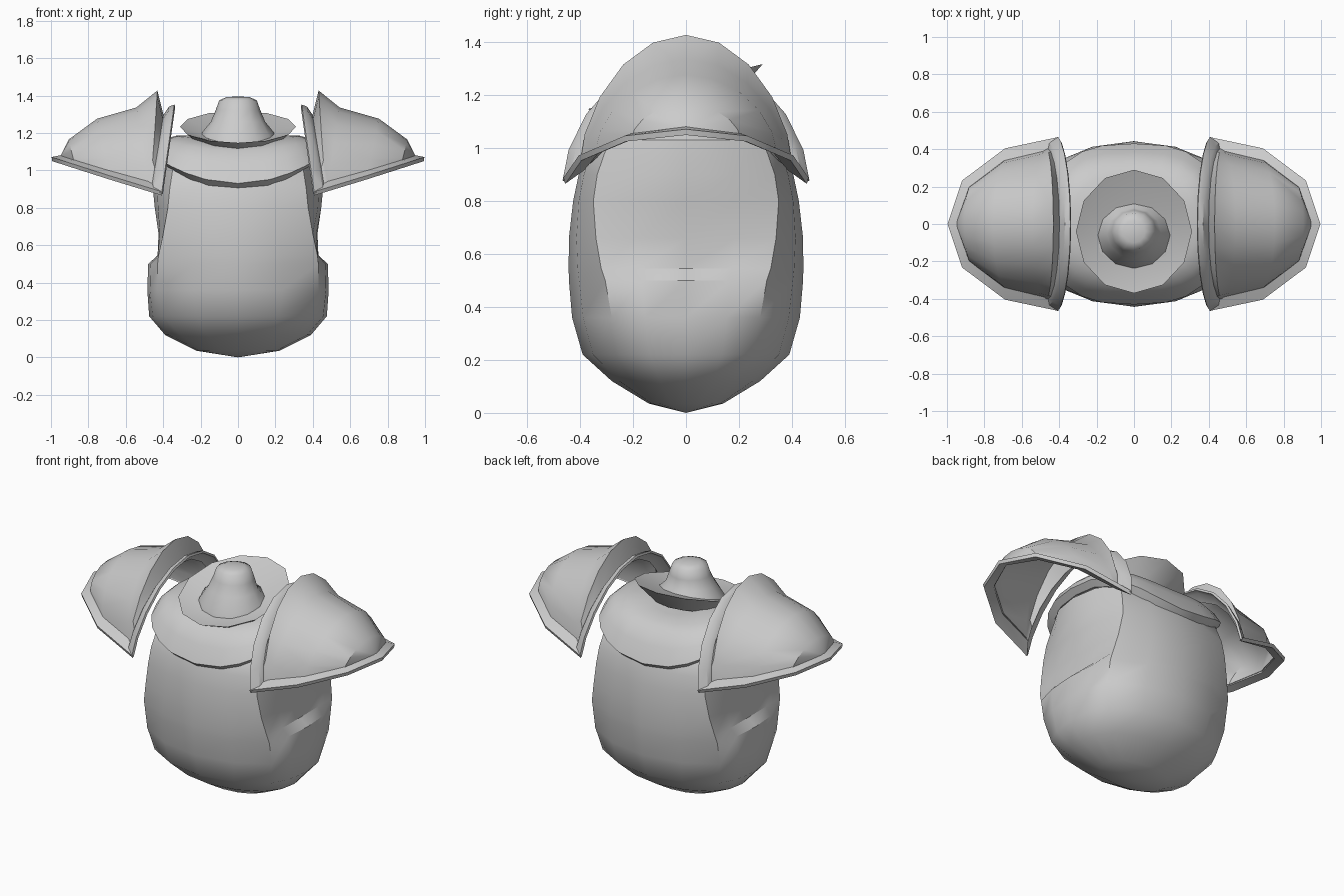
import bpy, bmesh
from math import sin, cos, pi, copysign

if "Cube" in bpy.data.objects:
    bpy.data.objects.remove(bpy.data.objects["Cube"])


def smooth(ob, angle):
    bpy.ops.object.select_all(action='DESELECT')
    ob.select_set(True)
    bpy.context.view_layer.objects.active = ob
    bpy.ops.object.shade_smooth_by_angle(angle=angle * pi / 180)


def loft(name, rows, closed=True, cap=True, angle=35, thick=0, mirror=False):
    """Skin rows of points; a one-point row makes a pole."""
    bm = bmesh.new()
    vs = [[bm.verts.new(p) for p in r] for r in rows]
    for a, b in zip(vs, vs[1:]):
        n = max(len(a), len(b))
        for i in range(n if closed else n - 1):
            j = (i + 1) % n
            quad = [a[i % len(a)], a[j % len(a)], b[j % len(b)], b[i % len(b)]]
            bm.faces.new(list(dict.fromkeys(quad)))
    if cap:
        for r in (vs[0], vs[-1]):
            if len(r) > 2:
                bm.faces.new(r)
    bmesh.ops.recalc_face_normals(bm, faces=bm.faces)
    me = bpy.data.meshes.new(name)
    bm.to_mesh(me)
    bm.free()
    ob = bpy.data.objects.new(name, me)
    bpy.context.collection.objects.link(ob)
    bpy.context.view_layer.objects.active = ob
    if thick:
        m = ob.modifiers.new("thickness", 'SOLIDIFY')
        m.thickness, m.offset = thick, 0
        bpy.ops.object.modifier_apply(modifier=m.name)
    smooth(ob, angle)
    if mirror:
        ob.modifiers.new("mirror", 'MIRROR')
    return ob


def body_ring(z, a, b, xc, yc):
    """Ring with a soft corner (xc, yc) between front plate and side panel."""
    q = [(a, 0), (xc + (a - xc) * .75, yc * .55), (xc, yc),
         (xc * .55, yc + (b - yc) * .72), (0, b)]
    half = q + [(-x, y) for x, y in q[-2::-1]]
    return [(x, y, z) for x, y in half + [(x, -y) for x, y in half[-2:0:-1]]]


def super_ring(a, b, z, dip, n=2.7, sides=24):
    """Squarish oval whose height drops by dip at front and back centre."""
    pts = []
    for i in range(sides):
        c, s = cos(2 * pi * i / sides), sin(2 * pi * i / sides)
        x = copysign(abs(c) ** (2 / n), c)
        y = copysign(abs(s) ** (2 / n), s)
        pts.append((a * x, b * y, z - dip * (1 - x * x)))
    return pts


def circle(rx, ry, cy, z, tilt=0, sides=12):
    return [(rx * cos(2 * pi * i / sides), cy + ry * sin(2 * pi * i / sides),
             z + tilt * sin(2 * pi * i / sides)) for i in range(sides)]


# Torso: rounded belly, hips stepping in to the side panels
loft("torso", [[(0, 0, 0)]] + [body_ring(*r) for r in [
    (.035, .22, .14, .16, .10), (.12, .39, .28, .31, .18),
    (.22, .475, .39, .40, .25), (.36, .485, .43, .43, .28),
    (.50, .48, .442, .43, .305), (.545, .43, .443, .425, .32),
    (.66, .425, .442, .40, .34), (.80, .445, .426, .375, .35),
    (.90, .455, .405, .365, .335), (1.03, .45, .36, .345, .29),
    (1.10, .38, .28, .28, .21)]], angle=40)

# Upper chest and back yoke sloping up to the collar, lower edge undercut
loft("yoke", [super_ring(*r) for r in [
    (.43, .39, 1.055, .16), (.465, .43, 1.085, .155), (.44, .385, 1.13, .10),
    (.40, .33, 1.165, .06), (.33, .27, 1.185, .05), (.2, .18, 1.19, .04)]])

# Tilted collar: conical underside, nearly flat top, with a neck stump
loft("collar", [circle(.21, .22, -.05, 1.14, .04),
                circle(.31, .33, -.04, 1.232, .085),
                circle(.2, .18, -.06, 1.195, .05)])
loft("neck", [circle(.2, .18, -.06, 1.175, .04), circle(.19, .17, -.06, 1.205, .035),
              circle(.145, .135, -.05, 1.26), circle(.12, .115, -.04, 1.32),
              circle(.1, .1, -.04, 1.375), circle(.06, .06, -.04, 1.392),
              [(0, -.04, 1.395)]], angle=60)


# Shoulder guards: flange, groove, raised crest, dome, then a lip round the rim
def arch(xb, w, zb, xt, zt, n=10):
    pts = []
    for i in range(n + 1):
        s = max(sin(pi * i / n), 0) ** 1.2
        pts.append((xb + (xt - xb) * s, w * cos(pi * i / n), zb + (zt - zb) * s))
    return pts


loft("shoulder_dome", [arch(*r) for r in [
    (.405, .46, .875, .338, 1.345), (.45, .43, .90, .365, 1.335),
    (.455, .40, .92, .40, 1.29), (.465, .395, .93, .433, 1.42),
    (.48, .385, .93, .54, 1.33), (.69, .335, .99, .75, 1.27),
    (.87, .2, 1.04, .90, 1.16)]] + [[(.945, 0, 1.07)]],
    closed=False, cap=False, thick=.014, mirror=True)

inner = [(.455, .39, .925), (.69, .335, .99), (.87, .2, 1.045), (.945, 0, 1.07)]
outer = [(.405, .46, .875), (.69, .4, .962), (.918, .23, 1.035), (.995, 0, 1.06)]
both = lambda r: r + [(x, -y, z) for x, y, z in r[-2::-1]]
loft("shoulder_lip", [both(inner), both(outer)], closed=False, cap=False,
     thick=.022, mirror=True)
